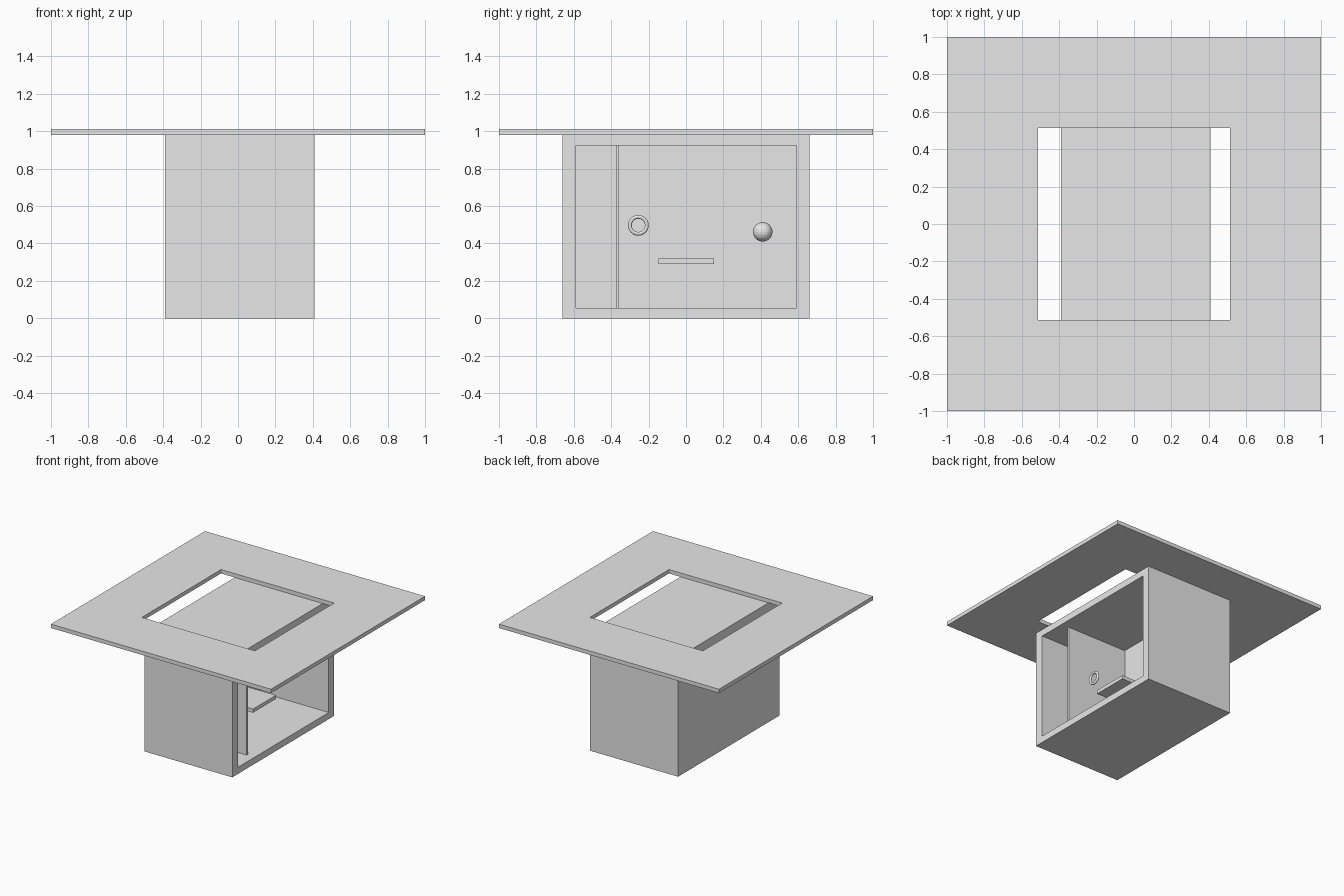
import bpy, bmesh
from mathutils import Vector

if "Cube" in bpy.data.objects:
    bpy.data.objects.remove(bpy.data.objects["Cube"])

grey = bpy.data.materials.new("plain_grey")
grey.diffuse_color = (0.8, 0.8, 0.8, 1)
grey.use_nodes = True
grey.node_tree.nodes["Principled BSDF"].inputs["Base Color"].default_value = grey.diffuse_color


def finish(name, bm):
    bmesh.ops.recalc_face_normals(bm, faces=bm.faces)
    me = bpy.data.meshes.new(name)
    bm.to_mesh(me)
    bm.free()
    me.materials.append(grey)
    ob = bpy.data.objects.new(name, me)
    bpy.context.collection.objects.link(ob)
    return ob


def box(lo, hi):
    """New bmesh holding a box between two corners."""
    bm = bmesh.new()
    bmesh.ops.create_cube(bm, size=1)
    lo, hi = Vector(lo), Vector(hi)
    for v in bm.verts:
        v.co = Vector([(a + b) / 2 + c * (b - a) for a, b, c in zip(lo, hi, v.co)])
    bm.normal_update()
    return bm


# Tabletop: thin square plate with a square opening cut through it
bm = box((-1, -1, 0.98), (1, 1, 1.012))
caps = [f for f in bm.faces if abs(f.normal.z) > 0.9]
bmesh.ops.inset_individual(bm, faces=caps, thickness=1 - 0.313)
rims = [e for f in caps for e in f.edges]
bmesh.ops.delete(bm, geom=caps, context='FACES_ONLY')
bmesh.ops.bridge_loops(bm, edges=rims)
finish("tabletop", bm)

# Cabinet: solid box hollowed out from the right side
bm = box((-0.39, -0.66, 0), (0.41, 0.66, 0.98))
side = [f for f in bm.faces if f.normal.x > 0.9]
bmesh.ops.inset_individual(bm, faces=side, thickness=0.06)
for v in side[0].verts:
    v.co.y = 0.592 if v.co.y > 0 else -0.588
    v.co.z = 0.925 if v.co.z > 0.5 else 0.055
hollow = bmesh.ops.extrude_discrete_faces(bm, faces=side)["faces"][0]
for v in hollow.verts:
    v.co.x = -0.21
finish("cabinet", bm)

# Upright divider and small shelf inside
finish("divider", box((-0.21, -0.374, 0.055), (0.34, -0.358, 0.925)))
finish("shelf", box((-0.21, -0.147, 0.29), (0.24, 0.15, 0.32)))

# Ring facing the opening
bpy.ops.mesh.primitive_torus_add(location=(0.18, -0.255, 0.497), rotation=(0, 1.5708, 0),
                                 major_radius=0.045, minor_radius=0.01,
                                 major_segments=48, minor_segments=12)
ring = bpy.context.object
ring.name = "ring"
ring.data.materials.append(grey)

# Ball knob
bpy.ops.mesh.primitive_uv_sphere_add(location=(0.12, 0.41, 0.462), radius=0.052,
                                     segments=32, ring_count=16)
ball = bpy.context.object
ball.name = "ball"
ball.data.materials.append(grey)
